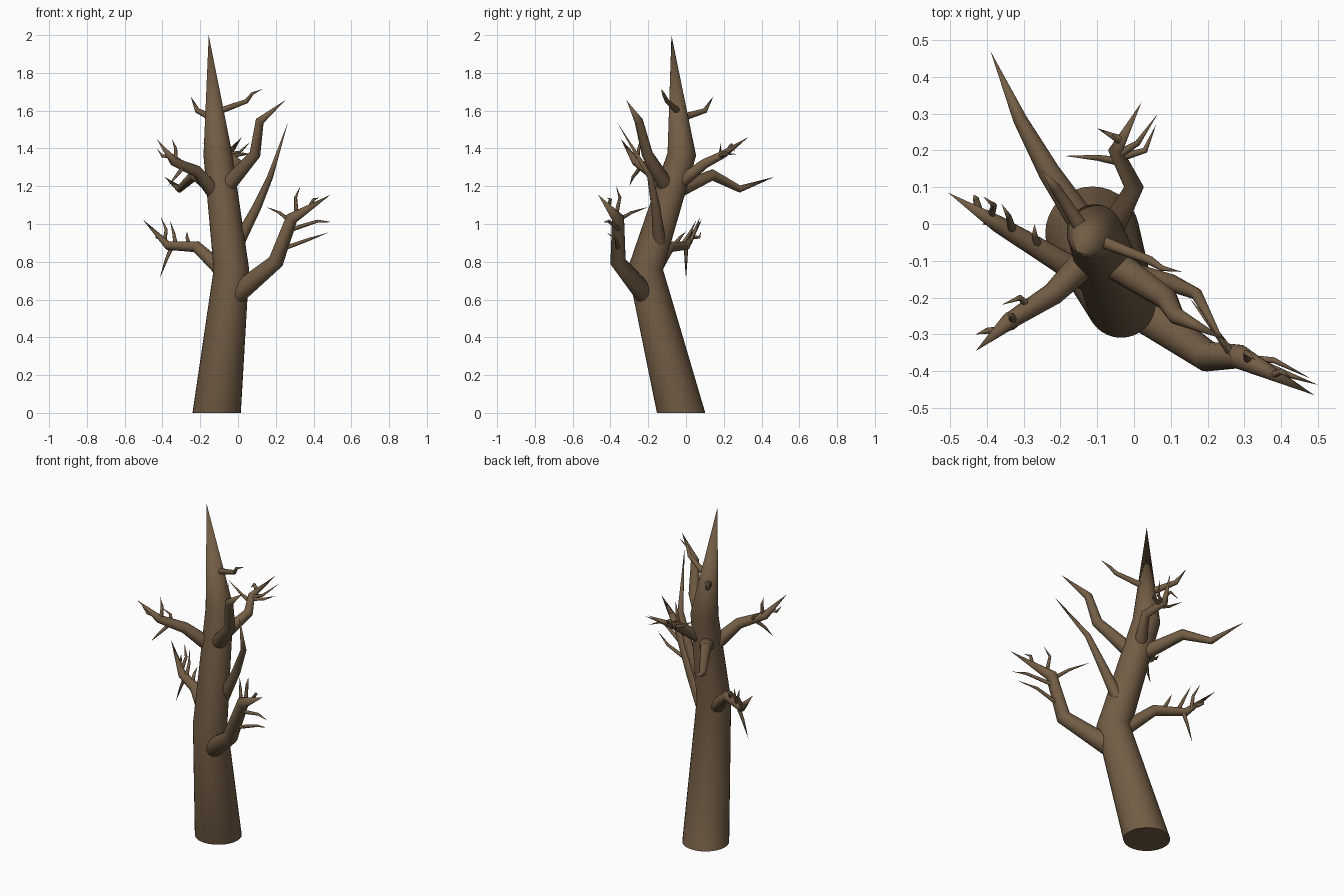
import bpy, bmesh
from mathutils import Vector

bark = bpy.data.materials.new("bark")
bark.diffuse_color = (0.17, 0.11, 0.06, 1)


def tube(bm, path, radii, sides, first_axis=None):
    """Tapering tube with mitred bends along a path, closed to a point."""
    pts = [Vector(p) for p in path]
    dirs = [(b - a).normalized() for a, b in zip(pts, pts[1:])]
    axes = [first_axis or dirs[0]]
    axes += [(a + b).normalized() for a, b in zip(dirs, dirs[1:])]
    u = axes[0].orthogonal().normalized()
    from math import cos, sin, tau
    rings = []
    for p, t, r in zip(pts, axes, radii):
        u = (u - t * u.dot(t)).normalized()
        v = t.cross(u)
        rings.append([bm.verts.new(p + r * (cos(tau * i / sides) * u + sin(tau * i / sides) * v))
                      for i in range(sides)])
    bm.faces.new(rings[0][::-1])
    for a, b in zip(rings, rings[1:]):
        for i in range(sides):
            j = (i + 1) % sides
            bm.faces.new((a[i], a[j], b[j], b[i]))
    tip = bm.verts.new(pts[-1])
    for i in range(sides):
        bm.faces.new((rings[-1][i], rings[-1][(i + 1) % sides], tip))


def finish(bm, name):
    me = bpy.data.meshes.new(name)
    bm.to_mesh(me)
    bm.free()
    ob = bpy.data.objects.new(name, me)
    bpy.context.collection.objects.link(ob)
    me.materials.append(bark)
    bpy.context.view_layer.objects.active = ob
    ob.select_set(True)
    bpy.ops.object.shade_smooth_by_angle(angle=1.0)
    ob.select_set(False)


def branch(name, path, radii, twigs=()):
    bm = bmesh.new()
    tube(bm, path, radii, 16)
    for t in twigs:
        tube(bm, t, (0.012, 0.008), 8)
    finish(bm, name)


# Trunk: leans forward, kinks back, then tapers to a spike
bm = bmesh.new()
tube(bm, [(-.113, -.026, 0), (-.035, -.215, .76), (-.107, -.022, 1.37), (-.155, -.077, 2)],
     (.128, .094, .076), 32, Vector((0, 0, 1)))
finish(bm, "trunk")

# Main branches with their twigs
branch("lower_right_branch",
       [(-.02, -.21, .62), (.2, -.36, .8), (.285, -.36, 1.03), (.49, -.465, 1.155)],
       (.056, .042, .033),
       [[(.27, -.36, 1.02), (.22, -.29, 1.06), (.15, -.2, 1.09)],
        [(.31, -.37, 1.05), (.305, -.35, 1.14), (.33, -.37, 1.2)],
        [(.28, -.35, .97), (.42, -.41, 1.015), (.5, -.437, 1.01)],
        [(.24, -.36, .87), (.38, -.37, .92), (.48, -.42, .955)],
        [(.38, -.41, 1.09), (.4, -.4, 1.13), (.43, -.42, 1.14)]])
branch("middle_right_branch",
       [(.0, -.14, .9), (.1, -.16, 1.09), (.17, -.19, 1.25), (.265, -.365, 1.54)],
       (.034, .024, .016))
branch("upper_right_branch",
       [(-.05, -.11, 1.21), (.09, -.205, 1.37), (.115, -.25, 1.545), (.25, -.315, 1.655)],
       (.042, .03, .023))
branch("top_right_branch",
       [(-.12, -.035, 1.59), (.045, -.1, 1.65), (.075, -.12, 1.69), (.13, -.13, 1.715)],
       (.018, .012, .008))
branch("top_back_branch",
       [(-.13, -.03, 1.56), (-.215, .1, 1.6), (-.25, .145, 1.675)], (.021, .014))
branch("long_back_branch",
       [(-.11, -.04, 1.18), (-.23, .14, 1.26), (-.31, .285, 1.185), (-.39, .47, 1.25)],
       (.042, .03, .019))
branch("back_branch",
       [(-.07, -.03, 1.22), (0, .1, 1.32), (-.05, .2, 1.37), (.02, .33, 1.46)],
       (.036, .026, .02),
       [[(-.04, .19, 1.37), (.01, .22, 1.38), (.065, .3, 1.435)],
        [(-.04, .18, 1.36), (.03, .2, 1.37), (.06, .27, 1.37)],
        [(-.04, .23, 1.4), (-.06, .24, 1.42), (-.1, .26, 1.38)],
        [(-.04, .17, 1.35), (-.1, .18, 1.37), (-.19, .185, 1.43)]])
branch("upper_left_branch",
       [(-.12, -.09, 1.16), (-.22, -.19, 1.28), (-.34, -.265, 1.33), (-.43, -.345, 1.45)],
       (.042, .031, .023),
       [[(-.33, -.26, 1.33), (-.33, -.25, 1.4), (-.35, -.24, 1.45)],
        [(-.37, -.29, 1.36), (-.4, -.29, 1.36), (-.43, -.3, 1.4)],
        [(-.28, -.23, 1.3), (-.31, -.2, 1.34), (-.36, -.22, 1.38)],
        [(-.29, -.24, 1.3), (-.33, -.28, 1.25), (-.37, -.3, 1.2)]])
branch("lower_left_branch",
       [(-.07, -.18, .74), (-.22, -.09, .88), (-.37, 0, .885), (-.505, .085, 1.025)],
       (.042, .031, .023),
       [[(-.35, 0, .88), (-.38, 0, .81), (-.415, 0, .71)],
        [(-.39, .02, .9), (-.38, .05, .97), (-.41, .075, 1.04)],
        [(-.33, -.02, .89), (-.34, .02, .95), (-.36, .055, 1.02)],
        [(-.26, -.06, .89), (-.27, -.03, .93), (-.27, 0, .96)],
        [(-.42, .03, .93), (-.43, .07, .93), (-.435, .08, .96)]])
